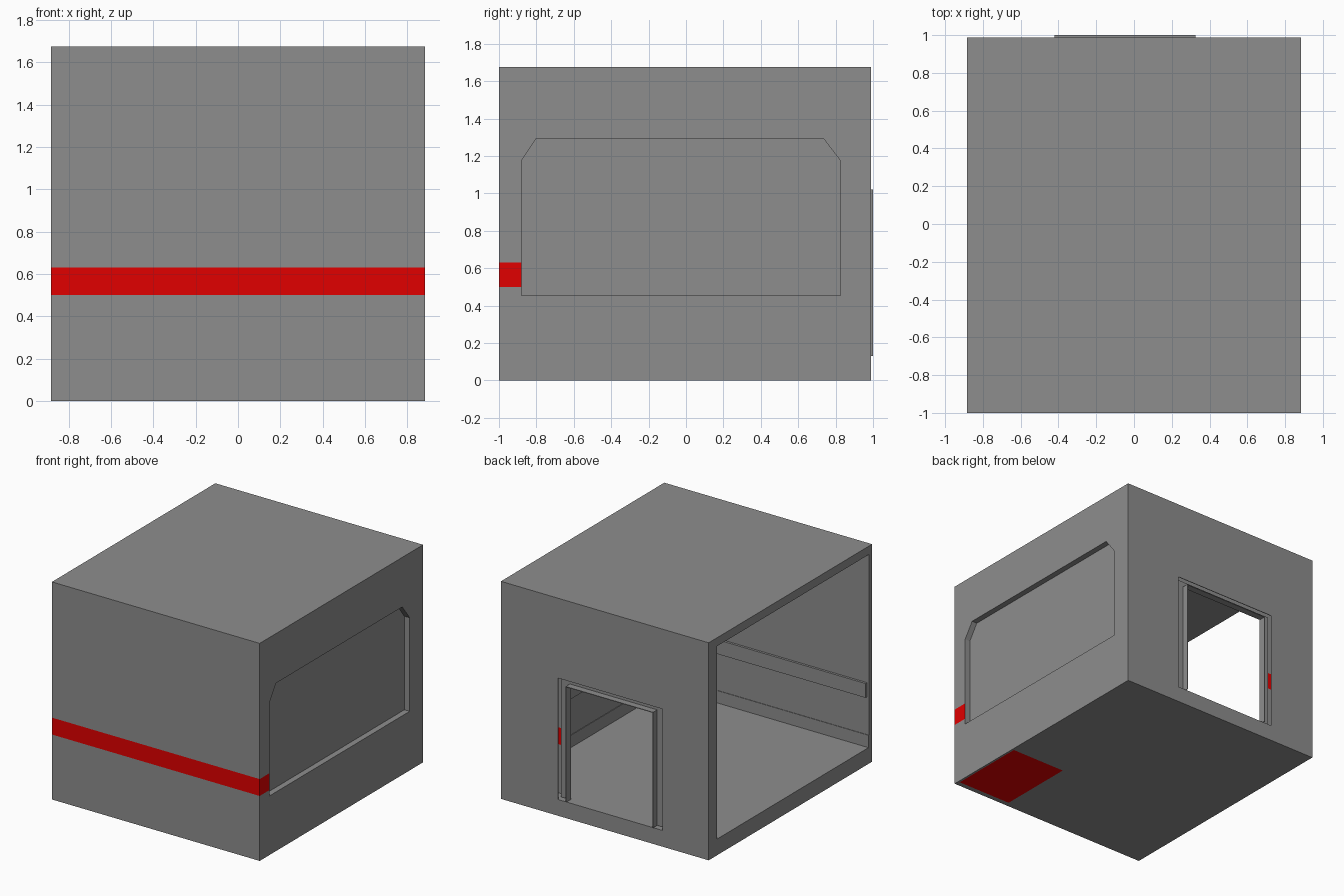
import bpy
import bmesh
from mathutils import Vector

cube = bpy.data.objects.get("Cube")
if cube:
    bpy.data.objects.remove(cube, do_unlink=True)


def material(name, rgb):
    m = bpy.data.materials.new(name)
    m.use_nodes = True
    m.diffuse_color = (*rgb, 1)
    m.node_tree.nodes["Principled BSDF"].inputs["Base Color"].default_value = (*rgb, 1)
    return m


GREY = material("grey", (0.267, 0.267, 0.267))
RED = material("red", (0.75, 0, 0))


def add_object(name, bm):
    bmesh.ops.recalc_face_normals(bm, faces=bm.faces)
    mesh = bpy.data.meshes.new(name)
    bm.to_mesh(mesh)
    bm.free()
    mesh.materials.append(GREY)
    mesh.materials.append(RED)
    obj = bpy.data.objects.new(name, mesh)
    bpy.context.collection.objects.link(obj)
    return obj


def box(name, lo, hi):
    bm = bmesh.new()
    lo, hi = Vector(lo), Vector(hi)
    bmesh.ops.create_cube(bm, size=1)
    for v in bm.verts:
        v.co = (lo + hi) / 2 + v.co * (hi - lo)
    return add_object(name, bm)


def side_prism(name, outline, x0, x1):
    """Extrude a (y, z) outline along x."""
    bm = bmesh.new()
    face = bm.faces.new([bm.verts.new((x0, y, z)) for y, z in outline])
    new = bmesh.ops.extrude_face_region(bm, geom=[face])["geom"]
    bmesh.ops.translate(bm, vec=(x1 - x0, 0, 0),
                        verts=[g for g in new if isinstance(g, bmesh.types.BMVert)])
    return add_object(name, bm)


W, FRONT, BACK, TOP, FLOOR = 0.885, -1.0, 0.988, 1.675, 0.125
IN_X, IN_FRONT, IN_BACK = 0.82, -0.96, 0.888
STRIPE_LOW, STRIPE_HIGH = 0.5, 0.63
LINING = 0.896                              # back of the hollow rear wall
HOLE_R, HOLE_L, HOLE_TOP = -0.49, 0.40, 1.06
DOOR_R, DOOR_L, DOOR_TOP = -0.42, 0.325, 1.02

# Shell: a block hollowed from its open right side, with a double rear wall
shell = box("cabin_shell", (-W, FRONT, 0), (W, BACK, TOP))
panel = [(-0.88, 0.455), (0.825, 0.455), (0.825, 1.175), (0.735, 1.293), (-0.8, 1.293), (-0.88, 1.175)]
cutters = [
    box("room_cutter", (-1, IN_FRONT, FLOOR), (IN_X, IN_BACK, 1.61)),
    side_prism("side_panel_cutter", panel, W - 0.045, 1),
    box("wall_cavity_cutter", (-0.62, LINING, FLOOR), (0.53, BACK - 0.005, 1.2)),
    box("doorway_cutter", (HOLE_R, 0.8, FLOOR), (HOLE_L, 1.1, HOLE_TOP)),
]
for c in cutters:
    mod = shell.modifiers.new(c.name, "BOOLEAN")
    mod.operation, mod.solver, mod.object = "DIFFERENCE", "EXACT", c
    c.hide_render = True
bpy.context.view_layer.update()
deps = bpy.context.evaluated_depsgraph_get()
mesh = bpy.data.meshes.new_from_object(shell.evaluated_get(deps))
shell.modifiers.clear()
shell.data = mesh
mesh.materials.clear()
mesh.materials.append(GREY)
mesh.materials.append(RED)
for c in cutters:
    bpy.data.objects.remove(c, do_unlink=True)

# Painted stripe and underside patch: cut the faces, then colour by position
bm = bmesh.new()
bm.from_mesh(mesh)


def cut(faces, co, normal):
    geom = set(faces)
    for f in faces:
        geom.update(f.edges)
        geom.update(f.verts)
    bmesh.ops.bisect_plane(bm, geom=list(geom), plane_co=co, plane_no=normal)


def underside():
    return [f for f in bm.faces if f.normal.z < -0.9 and f.calc_center_median().z < 0.01]


for z in (STRIPE_LOW, STRIPE_HIGH):
    cut(bm.faces[:], (0, 0, z), (0, 0, 1))
for x in (0.40, 0.87):
    cut(underside(), (x, 0, 0), (1, 0, 0))
for y in (-0.96, -0.34):
    cut(underside(), (0, y, 0), (0, 1, 0))
bm.normal_update()
for f in bm.faces:
    p, n = f.calc_center_median(), f.normal
    in_band = STRIPE_LOW < p.z < STRIPE_HIGH
    on_front = n.y < -0.9 and p.y < -0.99
    on_side = n.x > 0.9 and p.x > 0.88 and p.y < -0.87
    on_lining = n.y > 0.9 and abs(p.y - LINING) < 0.004
    on_patch = n.z < -0.9 and p.z < 0.01 and 0.4 < p.x < 0.87 and -0.96 < p.y < -0.34
    f.material_index = int((in_band and (on_front or on_side or on_lining)) or on_patch)
bm.to_mesh(mesh)
bm.free()

# Thin doorway frame standing proud of the rear wall, with a recessed flange
T, BASE, SEAT = 0.005, 0.13, 0.945
box("door_frame_left", (DOOR_L - T, SEAT, BASE), (DOOR_L, 1, DOOR_TOP))
box("door_frame_right", (DOOR_R, SEAT, BASE), (DOOR_R + T, 1, DOOR_TOP))
box("door_frame_top", (DOOR_R + T, SEAT, DOOR_TOP - T), (DOOR_L - T, 1, DOOR_TOP))
box("door_flange_left", (DOOR_L, SEAT, BASE), (HOLE_L, SEAT + T, HOLE_TOP))
box("door_flange_right", (HOLE_R, SEAT, BASE), (DOOR_R, SEAT + T, HOLE_TOP))
box("door_flange_top", (DOOR_R, SEAT, DOOR_TOP), (DOOR_L, SEAT + T, HOLE_TOP))

# Interior rails and skirting along the front and left walls
for name, x0, z0, z1, depth in (("rail", -0.87, 0.51, 0.62, 0.018),
                                ("skirting", -W, FLOOR, 0.22, 0.004)):
    box("front_" + name, (x0, IN_FRONT, z0), (IN_X, IN_FRONT + depth, z1))
    box("left_" + name, (IN_X - depth, IN_FRONT + depth, z0), (IN_X, IN_BACK, z1))
